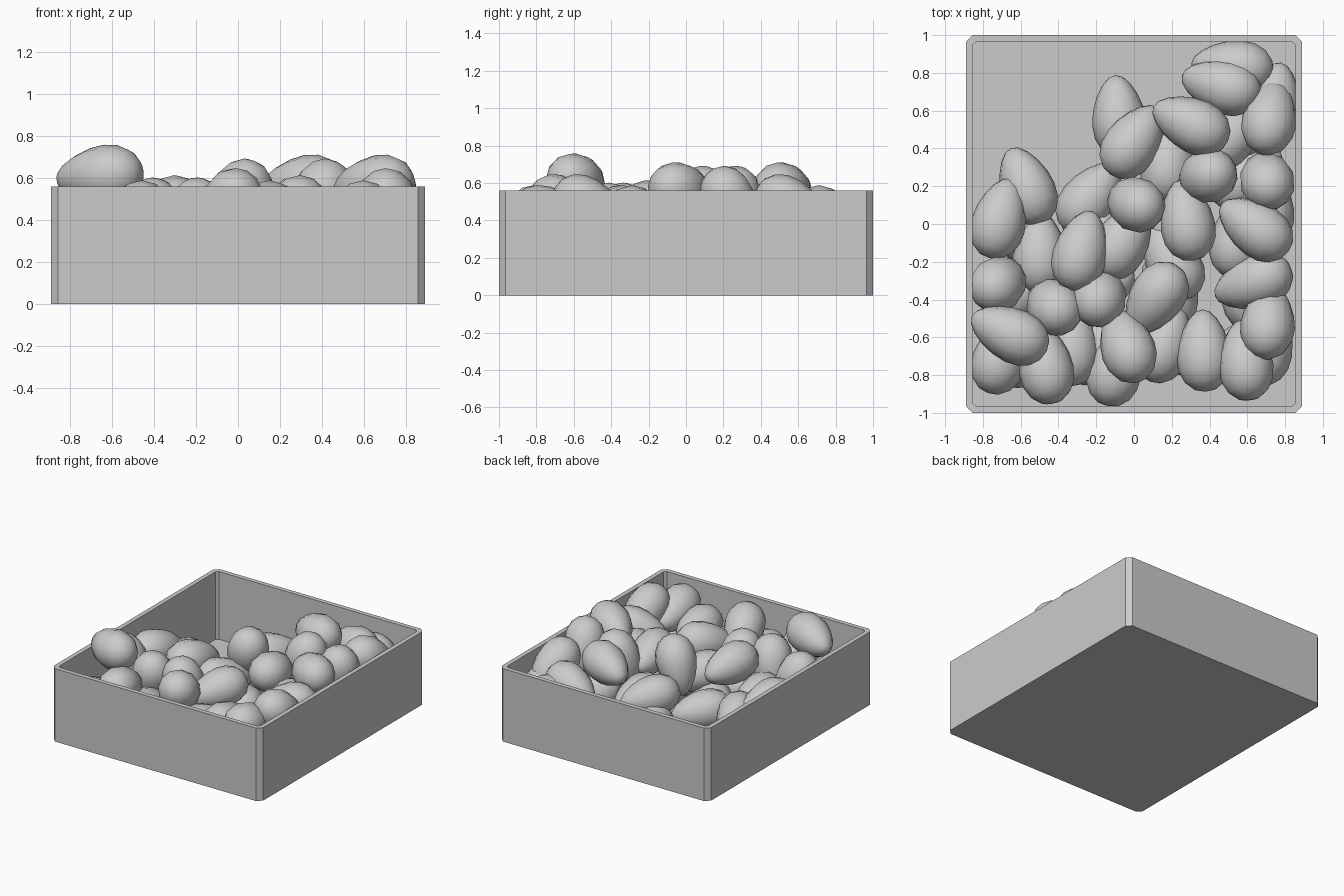
import bpy
import bmesh
import math
import random
from mathutils import Euler, Matrix, Vector

random.seed(4)

cube = bpy.data.objects.get("Cube")
if cube:
    bpy.data.objects.remove(cube, do_unlink=True)

WIDTH, DEPTH, HEIGHT = 1.78, 2.0, 0.56
WALL, FLOOR = 0.035, 0.04


def make_material(name, value):
    material = bpy.data.materials.new(name)
    material.use_nodes = True
    colour = (value, value, value, 1)
    material.diffuse_color = colour
    material.node_tree.nodes["Principled BSDF"].inputs["Base Color"].default_value = colour
    return material


grey = make_material("plain grey", 0.6)


def add_object(name, bm):
    mesh = bpy.data.meshes.new(name)
    bm.to_mesh(mesh)
    bm.free()
    mesh.materials.append(grey)
    obj = bpy.data.objects.new(name, mesh)
    bpy.context.collection.objects.link(obj)
    return obj


# Open crate with chamfered corners
def corner_ring(bm, inset, chamfer, z):
    """Rectangle with four cut corners, counter-clockwise."""
    half_x, half_y = WIDTH / 2 - inset, DEPTH / 2 - inset
    ring = []
    for sx, sy in ((1, 1), (-1, 1), (-1, -1), (1, -1)):
        pair = [(sx * half_x, sy * (half_y - chamfer), z),
                (sx * (half_x - chamfer), sy * half_y, z)]
        ring += pair if sx == sy else pair[::-1]
    return [bm.verts.new(point) for point in ring]


def build_crate():
    bm = bmesh.new()
    rings = [corner_ring(bm, 0, WALL, 0),
             corner_ring(bm, 0, WALL, HEIGHT),
             corner_ring(bm, WALL, WALL / 2, HEIGHT),
             corner_ring(bm, WALL, WALL / 2, FLOOR)]
    for lower, upper in zip(rings, rings[1:]):
        count = len(lower)
        for i in range(count):
            j = (i + 1) % count
            bm.faces.new((lower[i], lower[j], upper[j], upper[i]))
    bm.faces.new(rings[0][::-1])
    bm.faces.new(rings[-1])
    add_object("crate", bm)


# One egg: a tapered sphere, narrow end along local +x
def build_egg_mesh():
    bm = bmesh.new()
    bmesh.ops.create_uvsphere(bm, u_segments=12, v_segments=9, radius=1)
    bmesh.ops.rotate(bm, verts=bm.verts, matrix=Matrix.Rotation(math.pi / 2, 3, "Y"))
    for vert in bm.verts:
        along = vert.co.x
        girth = 0.142 * (1 - 0.22 * along)
        vert.co = Vector((along * 0.22, vert.co.y * girth, vert.co.z * girth))
    for face in bm.faces:
        face.smooth = True
    mesh = bpy.data.meshes.new("egg")
    bm.to_mesh(mesh)
    bm.free()
    mesh.materials.append(grey)
    return mesh


egg_mesh = build_egg_mesh()


def place_egg(name, x, y, z, heading, dip):
    """Heading turns the narrow end, dip lowers it."""
    egg = bpy.data.objects.new(name, egg_mesh)
    egg.location = (x, y, z)
    egg.rotation_euler = Euler((0, math.radians(dip), math.radians(heading)))
    bpy.context.collection.objects.link(egg)


build_crate()

# Layers of the pile: name, height, dip, then x, y and heading of each egg
layers = [
    ("crest_egg", 0.61, 5, [(-.66, -.58, 155)]),
    ("high_egg", 0.56, 8, [(.64, -.02, 145), (.3, .53, 155)]),
    ("upright_egg", 0.48, 65, [(.38, .25, 200), (0, .11, 150), (.7, .24, 110)]),
    ("sloping_egg", 0.47, 30, [(-.04, -.64, 110), (.71, -.51, 85), (.72, .57, 80)]),
    ("upper_egg", 0.46, 10, [(-.28, -.14, 75), (.28, .02, 100)]),
    ("leaning_egg", 0.39, 65, [(-.71, -.31, 40), (-.43, -.43, 130), (-.18, -.38, 70)]),
    ("middle_egg", 0.43, 14, [(.46, .73, 165), (.63, -.31, 200), (.11, -.4, 235),
                              (.59, -.72, 95), (-.47, -.74, 100)]),
    ("lower_egg", 0.36, 8, [(.52, .83, 175), (0, .44, 55), (-.71, .03, 75),
                            (-.06, -.09, 60), (.37, -.67, 92), (.55, -.07, 80),
                            (.74, .64, 80)]),
    ("bottom_egg", 0.27, 8, [(-.5, -.15, 90), (.7, -.64, 80), (-.7, -.69, 70),
                             (-.33, -.64, 90), (-.1, -.75, 80), (.16, -.63, 70),
                             (.2, -.2, 120), (.18, .33, 85), (.5, .45, 40),
                             (.7, .1, 95), (-.57, .2, 112)]),
    ("floor_egg", 0.2, 5, [(-.08, .57, 95), (-.23, .14, 52)]),
]
for name, height, dip, eggs in layers:
    for x, y, heading in eggs:
        place_egg(name, x, y, height, heading, dip)

# Buried eggs resting on the floor below the pile
for column, rows in enumerate((3, 3, 4, 5)):
    for row in range(rows):
        place_egg("buried_egg", -.6 + column * .4, -.65 + row * .3, FLOOR + .15,
                  random.uniform(0, 360), 0)
